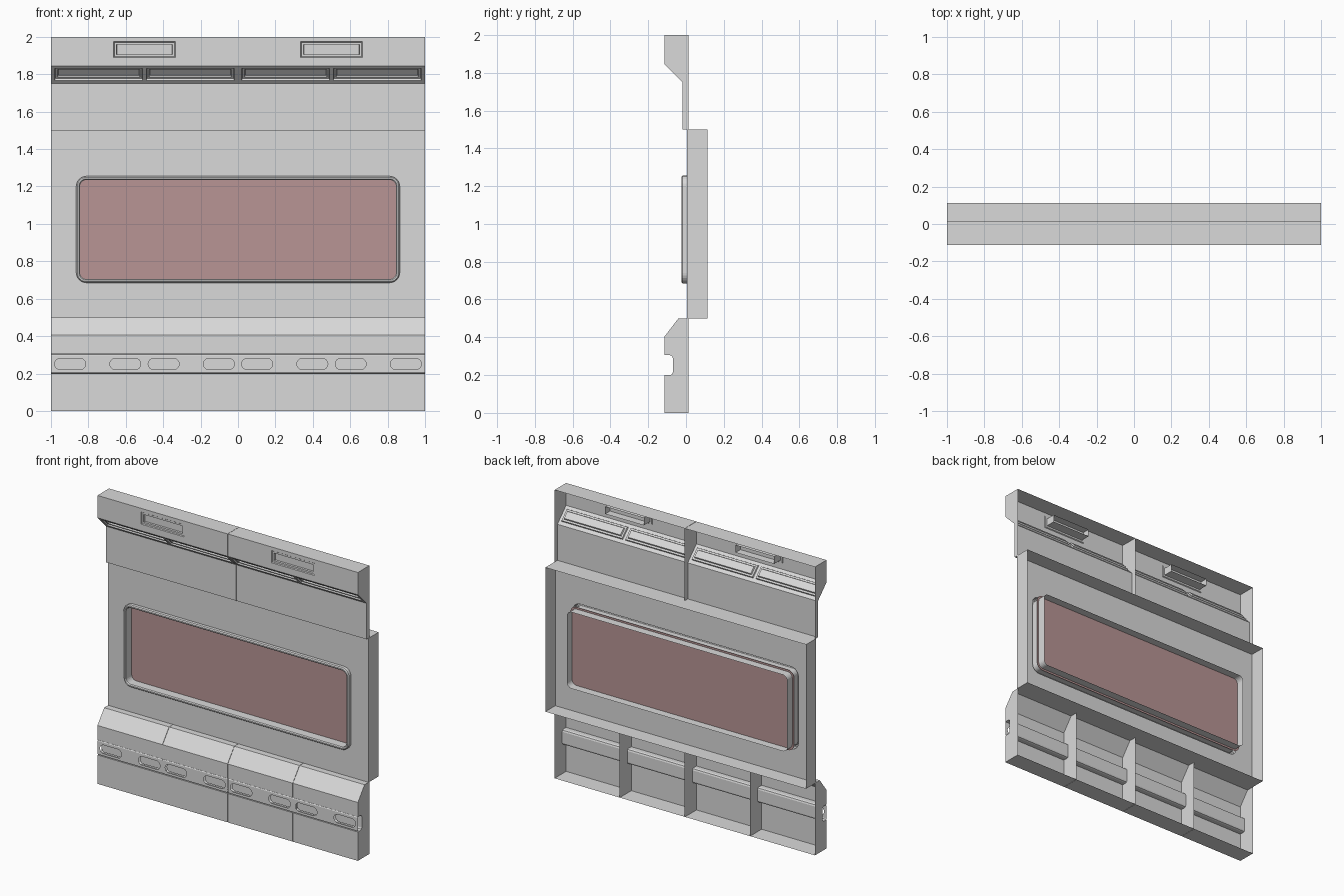
import bpy, bmesh, math

cube = bpy.data.objects.get("Cube")
if cube:
    bpy.data.objects.remove(cube)


def material(name, color):
    m = bpy.data.materials.new(name)
    m.use_nodes = True
    m.diffuse_color = (*color, 1)
    m.node_tree.nodes["Principled BSDF"].inputs["Base Color"].default_value = (*color, 1)
    return m


GRAY = material("light gray", (0.7, 0.7, 0.7))
GLASS = material("dusty red glass", (0.48, 0.3, 0.3))


def finish(name, bm, mat):
    mesh = bpy.data.meshes.new(name)
    bm.to_mesh(mesh)
    bm.free()
    mesh.materials.append(mat)
    ob = bpy.data.objects.new(name, mesh)
    bpy.context.collection.objects.link(ob)
    return ob


def rounded(x0, x1, z0, z1, r=0.0, steps=6):
    """Outline of a rectangle with rounded corners, as (x, z) points."""
    if r == 0:
        return [(x0, z0), (x1, z0), (x1, z1), (x0, z1)]
    pts = []
    centres = [(x1 - r, z1 - r), (x0 + r, z1 - r), (x0 + r, z0 + r), (x1 - r, z0 + r)]
    for q, (cx, cz) in enumerate(centres):
        for i in range(steps + 1):
            a = math.pi / 2 * (q + i / steps)
            pts.append((cx + r * math.cos(a), cz + r * math.sin(a)))
    return pts


def add_loop(bm, pts, y):
    return [bm.verts.new((x, y, z)) for x, z in pts]


def loft(bm, loops):
    for a, b in zip(loops, loops[1:]):
        for i in range(len(a)):
            j = (i + 1) % len(a)
            bm.faces.new((a[i], a[j], b[j], b[i]))


def plate(bm, outlines, y):
    """Flat sheet facing the front; outlines after the first are holes."""
    edges = []
    for pts in outlines:
        vs = add_loop(bm, pts, y)
        edges += [bm.edges.new((vs[i - 1], vs[i])) for i in range(len(vs))]
    bmesh.ops.triangle_fill(bm, edges=edges, use_beauty=True, normal=(0, -1, 0))


def sweep(bm, profile, xs):
    """Skin swept along x over a (y, z) profile; returns its columns of vertices."""
    cols = [[bm.verts.new((x, y, z)) for y, z in profile] for x in xs]
    for a, b in zip(cols, cols[1:]):
        for i in range(len(profile) - 1):
            bm.faces.new((a[i], a[i + 1], b[i + 1], b[i]))
    return cols


def shell(profile, xs):
    """Open-backed swept skin with end walls."""
    bm = bmesh.new()
    cols = sweep(bm, profile, xs)
    bm.faces.new(cols[0][::-1])
    bm.faces.new(cols[-1])
    bm.normal_update()
    return bm


def faces_in(bm, x0, x1, z0, z1):
    found = []
    for f in bm.faces:
        c = f.calc_center_median()
        if x0 < c.x < x1 and z0 < c.z < z1 and abs(f.normal.x) < 0.5:
            found.append(f)
    return found


def recess(bm, faces, steps):
    """Successive insets, each (border width, depth)."""
    for thickness, depth in steps:
        bmesh.ops.inset_region(bm, faces=faces, thickness=thickness, depth=-depth,
                               use_even_offset=True, use_boundary=True)
        bm.normal_update()


BACK, FRONT, GAP = 0.013, -0.113, 0.001

# Upper cabinets: label holder on the face, two stepped vents in the sloping underside
upper_profile = [(BACK, 2), (FRONT, 2), (FRONT, 1.975), (FRONT, 1.89), (FRONT, 1.845),
                 (-0.098, 1.83), (-0.036, 1.768), (-0.018, 1.75), (-0.018, 1.5), (BACK, 1.5)]
for side, x in (("right", -1), ("left", 0)):
    xs = [x + d for d in (GAP, 0.02, 0.335, 0.49, 0.51, 0.665, 0.98, 1 - GAP)]
    bm = shell(upper_profile, xs)
    label = faces_in(bm, x + 0.335, x + 0.665, 1.89, 1.975)
    recess(bm, label, [(0.004, 0.006), (0.012, 0), (0.001, 0.014)])
    for x0, x1 in ((0.02, 0.49), (0.51, 0.98)):
        vent = faces_in(bm, x + x0, x + x1, 1.77, 1.828)
        recess(bm, vent, [(0.003, 0.009), (0.012, 0), (0.004, 0.009)])
    # open sleeve behind the label holder
    sleeve = rounded(x + 0.352, x + 0.648, 1.907, 1.958)
    loft(bm, [add_loop(bm, sleeve, y) for y in (FRONT + 0.02, -0.04)])
    finish("upper_cabinet_" + side, bm, GRAY)

# Middle wall: open-backed tray with a rounded window opening
WIN = (-0.865, 0.865, 0.685, 1.255)


def window_loop(d):
    x0, x1, z0, z1 = WIN
    return rounded(x0 + d, x1 - d, z0 + d, z1 - d, 0.055 - d)


bm = bmesh.new()
wall = rounded(-1, 1, 0.5, 1.5)
plate(bm, [wall, window_loop(0)], 0.004)
loft(bm, [add_loop(bm, wall, 0.004), add_loop(bm, wall, 0.113)])
finish("middle_wall", bm, GRAY)

# Window frame: raised rim in front and a deep sleeve running to the back
bm = bmesh.new()
rim = ((0, 0.004), (0, -0.018), (0.006, -0.025), (0.014, -0.025), (0.02, -0.019), (0.02, 0.098))
loft(bm, [add_loop(bm, window_loop(d), y) for d, y in rim])
finish("window_frame", bm, GRAY)

# Pane set halfway down the sleeve, its rim reaching just past it
bm = bmesh.new()
plate(bm, [window_loop(0.006)], 0.042)
finish("window_glass", bm, GLASS)

# Lower cabinets: a rounded channel along the front, covered by a band with two slots
lower_profile = [(BACK, 0.5), (-0.04, 0.5), (FRONT, 0.405), (FRONT, 0.305),
                 (-0.084, 0.305), (-0.074, 0.301), (-0.07, 0.291),
                 (-0.07, 0.214), (-0.074, 0.204), (-0.084, 0.2),
                 (FRONT, 0.2), (FRONT, 0), (BACK, 0)]
for n in range(4):
    x = -1 + n * 0.5
    ends = [x + GAP, x + 0.5 - GAP]
    bm = shell(lower_profile, ends)
    finish(f"lower_cabinet_{n + 1}", bm, GRAY)

    bm = bmesh.new()
    slots = [(x + 0.02, x + 0.185), (x + 0.315, x + 0.48)]
    holes = [rounded(a, b, 0.222, 0.28, 0.028) for a, b in slots]
    plate(bm, [rounded(*ends, 0.208, 0.297)] + holes, -0.112)
    # bevelled edges turning back into the channel
    sweep(bm, [(-0.1, 0.304), (-0.109, 0.302), (-0.112, 0.297)], ends)
    sweep(bm, [(-0.112, 0.208), (-0.109, 0.203), (-0.1, 0.201)], ends)
    for hole in holes:
        plate(bm, [hole], -0.096)
    finish(f"slotted_band_{n + 1}", bm, GRAY)
